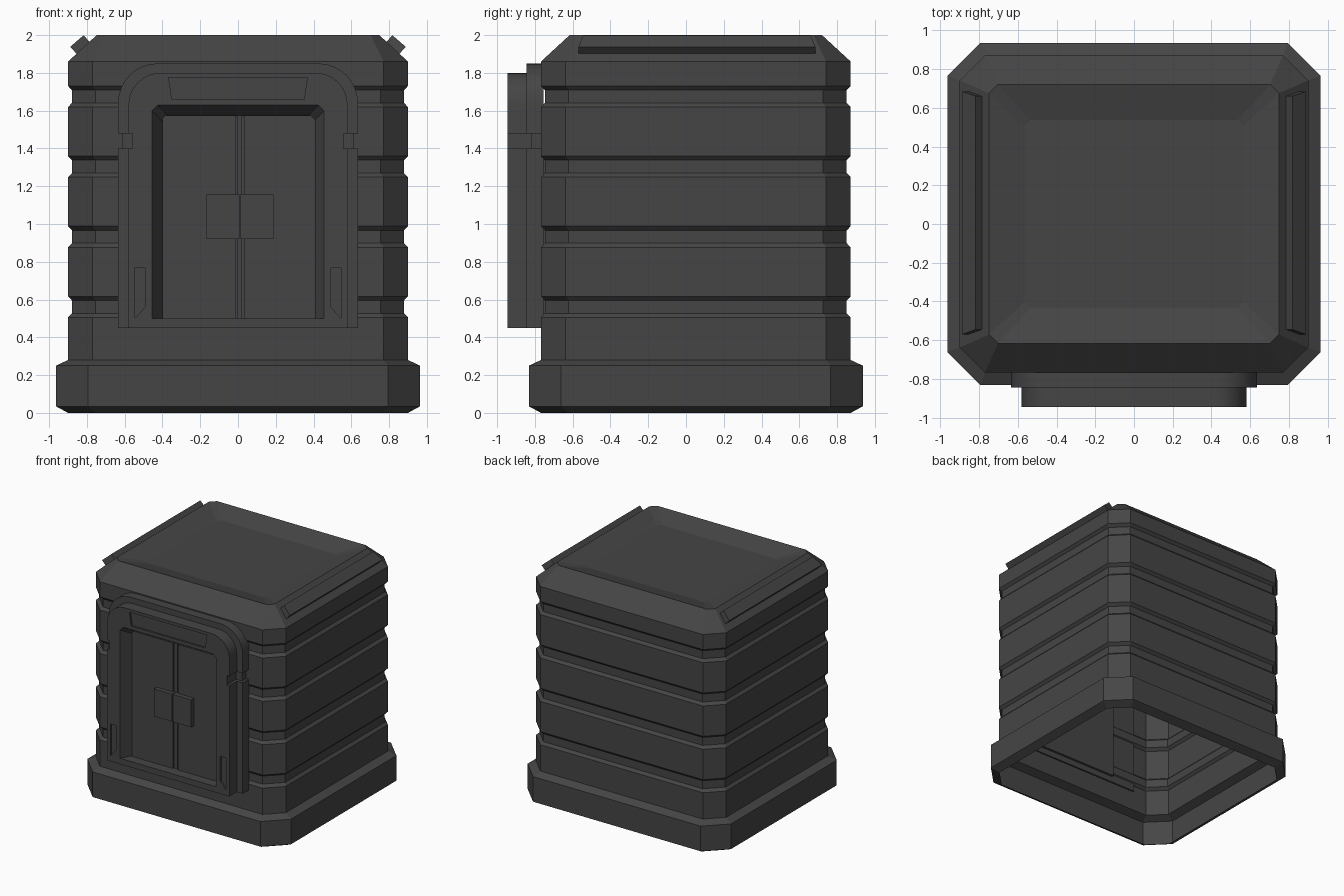
import bpy, bmesh, math

if "Cube" in bpy.data.objects:
    bpy.data.objects.remove(bpy.data.objects["Cube"])

mat = bpy.data.materials.new("dark_grey")
mat.diffuse_color = (0.06, 0.06, 0.06, 1)
mat.use_nodes = True
mat.node_tree.nodes["Principled BSDF"].inputs["Base Color"].default_value = mat.diffuse_color


def loft(name, loops, cap_start=True, cap_end=True):
    """Skin a series of equal-length closed loops."""
    bm = bmesh.new()
    rows = [[bm.verts.new(p) for p in lp] for lp in loops]
    n = len(rows[0])
    for a, b in zip(rows, rows[1:]):
        for i in range(n):
            j = (i + 1) % n
            bm.faces.new((a[i], a[j], b[j], b[i]))
    if cap_start:
        bm.faces.new(rows[0][::-1])
    if cap_end:
        bm.faces.new(rows[-1])
    bmesh.ops.recalc_face_normals(bm, faces=bm.faces)
    me = bpy.data.meshes.new(name)
    bm.to_mesh(me)
    bm.free()
    me.materials.append(mat)
    ob = bpy.data.objects.new(name, me)
    bpy.context.collection.objects.link(ob)
    return ob


def prism(name, prof, y0, y1):
    """Extrude an x-z profile along y."""
    return loft(name, [[(x, y, z) for x, z in prof] for y in (y0, y1)])


def box(name, x0, x1, y0, y1, z0, z1):
    return prism(name, [(x0, z0), (x1, z0), (x1, z1), (x0, z1)], y0, y1)


def cut(ob, cutter):
    cutter.hide_render = True
    m = ob.modifiers.new("cut", 'BOOLEAN')
    m.operation = 'DIFFERENCE'
    m.solver = 'EXACT'
    m.object = cutter
    bpy.context.view_layer.objects.active = ob
    bpy.ops.object.modifier_apply(modifier=m.name)
    bpy.data.objects.remove(cutter)


# Ribbed shell, plinth and sunken roof: chamfered rectangles stacked in z
def ring(inset, c, z):
    hx, hy, cy = 0.9 - inset, 0.82 - inset, 0.052
    pts = [(hx, -hy + c), (hx, hy - c), (hx - c, hy), (-hx + c, hy),
           (-hx, hy - c), (-hx, -hy + c), (-hx + c, -hy), (hx - c, -hy)]
    return [(x, y + cy, z) for x, y in pts]


rings = [ring(0, 0.14, 0), ring(-0.064, 0.17, 0.035),
         ring(-0.064, 0.17, 0.25), ring(0, 0.13, 0.28)]
for i in range(4):
    z = 0.505 + 0.3713 * i
    rings += [ring(0, 0.13, z), ring(0.021, 0.125, z + 0.022),
              ring(0.021, 0.125, z + 0.09), ring(0, 0.13, z + 0.112)]
rings += [ring(0, 0.13, 1.86), ring(0.152, 0.045, 2.0), ring(0.335, 0.03, 1.95)]
loft("ribbed_shell", rings, cap_start=False)


# Arched door surround with a notch in each post
def arch(w, top, r, bottom=0.45):
    half = [(w, bottom), (w, 1.40), (w - 0.022, 1.40), (w - 0.022, 1.48), (w, 1.48)]
    for k in range(9):
        a = math.pi / 2 * k / 8
        half.append((w - r + r * math.cos(a), top - r + r * math.sin(a)))
    return half + [(-x, z) for x, z in reversed(half)]


outer = prism("outer_door_surround", arch(0.635, 1.85, 0.21), -0.845, -0.755)
inner = prism("inner_door_surround", arch(0.58, 1.80, 0.17), -0.945, -0.845)
for s in (-1, 1):
    xs = sorted((s * 0.557, s * 0.7))
    cut(outer, box("notch_cutter", *xs, -0.9, -0.82, 1.40, 1.48))


# Splayed doorway opening
def opening(w, top, y):
    c = 0.03
    pts = [(w, 0.5), (w, top - c), (w - c, top), (-w + c, top), (-w, top - c), (-w, 0.5)]
    return [(x, y, z) for x, z in pts]


cut(inner, loft("opening_cutter", [opening(0.4605, 1.6355, -0.955), opening(0.395, 1.565, -0.835)]))

# Shallow recesses: header panel and the lower post slots
cut(inner, prism("header_cutter", [(-0.35, 1.66), (0.35, 1.66), (0.367, 1.775), (-0.367, 1.775)], -1, -0.93))
for s in (-1, 1):
    slot = [(s * 0.546, 0.5), (s * 0.493, 0.56), (s * 0.493, 0.77), (s * 0.546, 0.77)]
    cut(inner, prism("slot_cutter", slot, -1, -0.93))

# Door leaves, each with half of the raised centre plate
for s, side in ((-1, "left"), (1, "right")):
    def span(a, b):
        return sorted((0.01 + s * a, 0.01 + s * b))
    box(side + "_door_leaf", *span(0.024, 0.41), -0.862, -0.84, 0.5, 1.575)
    box(side + "_lock_plate", *span(0.003, 0.177), -0.90, -0.84, 0.92, 1.155)
box("door_seam_strip", -0.002, 0.022, -0.853, -0.84, 0.5, 1.575)
box("door_backing", -0.4, 0.4, -0.76, -0.735, 0.5, 1.57)

# Bars lying on the sloping roof edges
for s, side in ((-1, "left"), (1, "right")):
    prof = [(0.84, 1.885, 0), (0.888, 1.938, 0), (0.818, 1.999, 0.025), (0.772, 1.95, 0.025)]
    loft(side + "_roof_bar", [[(s * x, -0.57 + t, z) for x, z, t in prof],
                              [(s * x, 0.685 - t, z) for x, z, t in prof]])

# Smooth the arch curves, keep every edge crisp
for ob in (outer, inner):
    bpy.ops.object.select_all(action='DESELECT')
    ob.select_set(True)
    bpy.context.view_layer.objects.active = ob
    bpy.ops.object.shade_smooth_by_angle(angle=math.radians(20))
